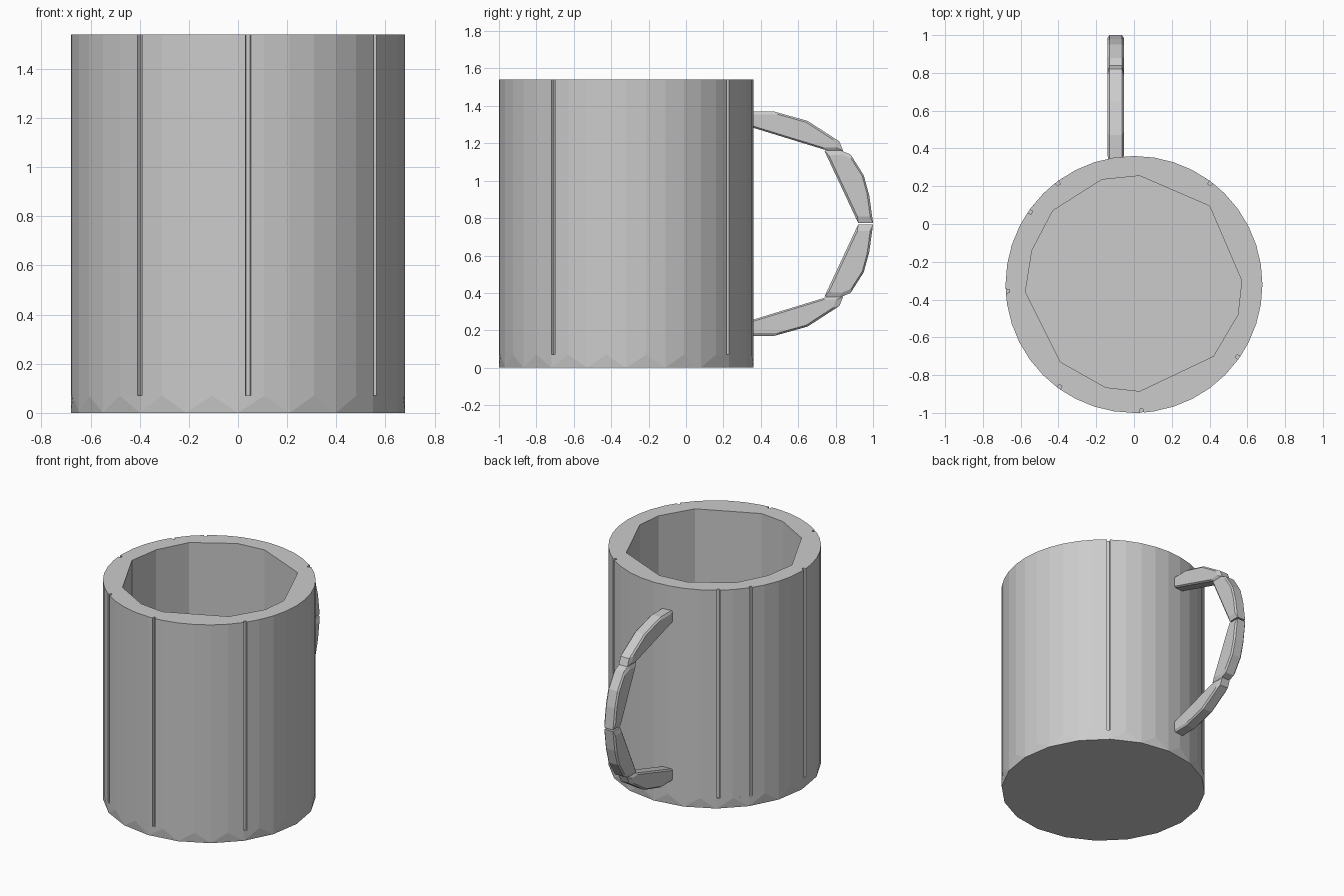
import bpy, bmesh
from math import sin, cos, radians
from mathutils import Vector

cube = bpy.data.objects.get("Cube")
if cube:
    bpy.data.objects.remove(cube, do_unlink=True)

RADIUS, HEIGHT, BASE, CY = 0.68, 1.54, 0.07, -0.32

grey = bpy.data.materials.new("plain grey")
grey.use_nodes = True
colour = (0.6, 0.6, 0.6, 1)
grey.diffuse_color = colour
grey.node_tree.nodes["Principled BSDF"].inputs["Base Color"].default_value = colour


def finish(bm, name):
    bmesh.ops.recalc_face_normals(bm, faces=bm.faces[:])
    mesh = bpy.data.meshes.new(name)
    bm.to_mesh(mesh)
    bm.free()
    mesh.materials.append(grey)
    obj = bpy.data.objects.new(name, mesh)
    bpy.context.collection.objects.link(obj)
    return obj


def hull(name, points):
    bm = bmesh.new()
    for p in points:
        bm.verts.new(p)
    res = bmesh.ops.convex_hull(bm, input=bm.verts[:])
    inside = {v for v in res["geom_interior"] if isinstance(v, bmesh.types.BMVert)}
    bmesh.ops.delete(bm, geom=list(inside), context='VERTS')
    return finish(bm, name)


def polar(angle, radius, z):
    a = radians(angle)
    return Vector((radius * cos(a), CY + radius * sin(a), z))


# Wall: round outside with narrow seams, uneven faceted inside
seams = [53, 127, 145, 183, 234, 273.5, 325]
outline = [(a, RADIUS) for a in range(0, 360, 9)
           if all(abs(a - s) > 1.5 for s in seams)]
for s in seams:
    outline += [(s - 0.9, RADIUS), (s - 0.7, RADIUS - 0.02),
                (s + 0.7, RADIUS - 0.02), (s + 0.9, RADIUS)]
outer = [polar(a, r, BASE) for a, r in sorted(outline)]
inner = [Vector((x, y, BASE)) for x, y in [
    (0.03, 0.255), (0.40, 0.095), (0.57, -0.30), (0.55, -0.48),
    (0.42, -0.70), (0.03, -0.885), (-0.15, -0.865), (-0.39, -0.73),
    (-0.575, -0.36), (-0.54, -0.14), (-0.43, 0.07), (-0.17, 0.235)]]
bm = bmesh.new()
edges = []
for loop in (outer, inner):
    verts = [bm.verts.new(p) for p in loop]
    edges += [bm.edges.new((verts[i - 1], v)) for i, v in enumerate(verts)]
bmesh.ops.triangle_fill(bm, edges=edges, use_beauty=True, normal=(0, 0, 1))
top = bmesh.ops.extrude_face_region(bm, geom=bm.faces[:], use_keep_orig=True)
bmesh.ops.translate(bm, vec=(0, 0, HEIGHT - BASE),
                    verts=[g for g in top["geom"] if isinstance(g, bmesh.types.BMVert)])
finish(bm, "mug_wall")

# Base: disc with a faceted rim
hull("mug_base", [polar(a, RADIUS, BASE) for a in range(0, 360, 9)]
     + [polar(a, RADIUS, 0) for a in range(0, 360, 18)])

# Handle: two chamfered segments, mirrored to the lower half
upper = [(0.32, 1.37), (0.47, 1.37), (0.65, 1.32), (0.82, 1.21),
         (0.84, 1.16), (0.76, 1.16), (0.32, 1.295)]
middle = [(0.82, 1.165), (0.88, 1.14), (0.95, 1.03), (0.98, 0.92),
          (1.0, 0.775), (0.92, 0.775), (0.74, 1.16)]


def handle_segment(name, profile, flip):
    pts = [Vector((y, HEIGHT - z if flip else z)) for y, z in profile]
    centre = sum(pts, Vector((0, 0))) / len(pts)
    solid = []
    for p in pts:
        q = centre.lerp(p, 0.85)
        for side in (-1, 1):
            solid.append((-0.097 + side * 0.033, p.x, p.y))
            solid.append((-0.097 + side * 0.043, q.x, q.y))
    hull(name, solid)


for label, flip in (("upper", False), ("lower", True)):
    handle_segment(f"handle_{label}_end", upper, flip)
    handle_segment(f"handle_{label}_middle", middle, flip)
